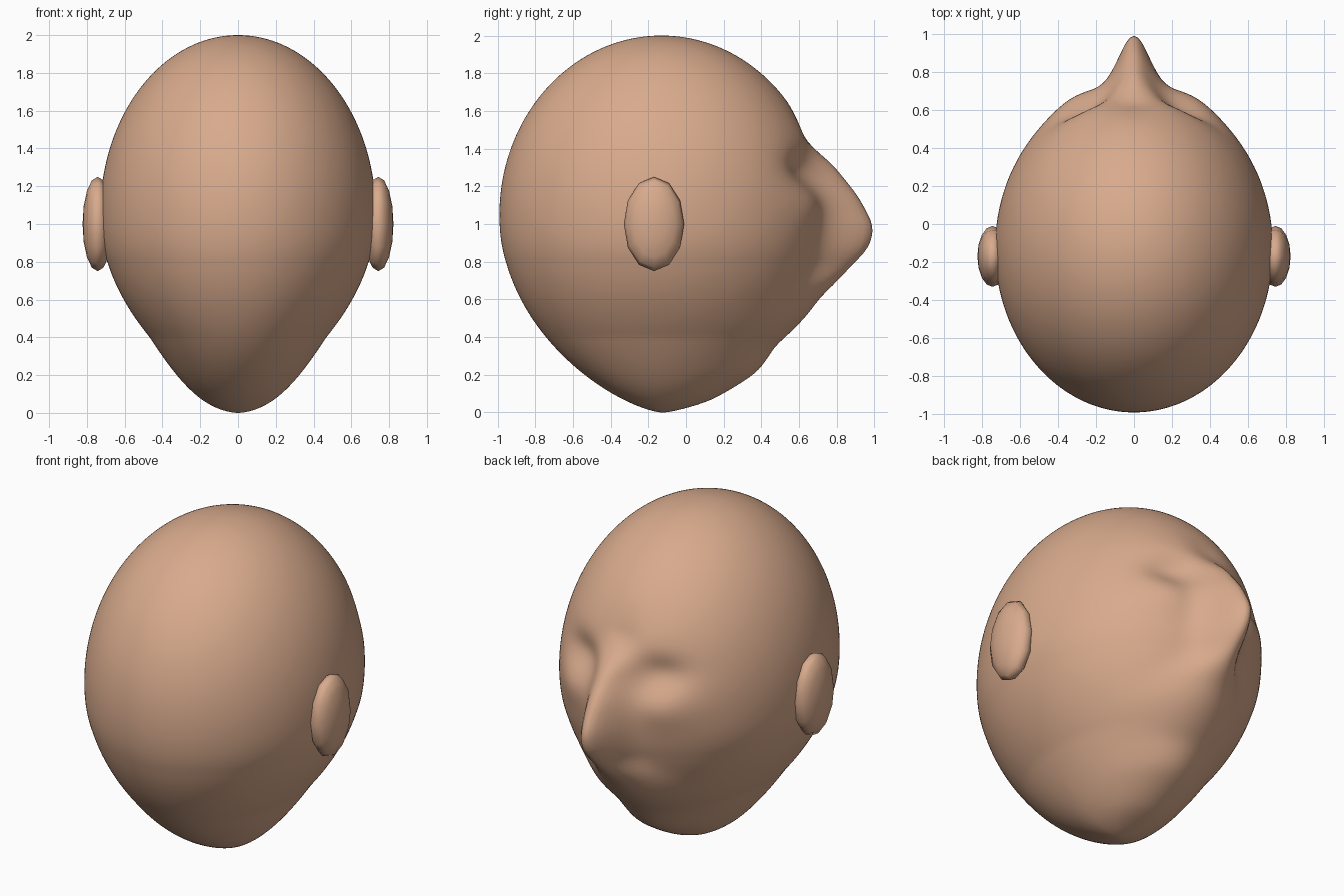
import bpy, bmesh, math
from mathutils import Matrix

if "Cube" in bpy.data.objects:
    bpy.data.objects.remove(bpy.data.objects["Cube"])

skin = bpy.data.materials.new("skin")
skin.diffuse_color = (0.69, 0.405, 0.265, 1)
skin.use_nodes = True
skin.node_tree.nodes["Principled BSDF"].inputs["Base Color"].default_value = skin.diffuse_color

COLS, ROWS = 192, 112
# Midline relief of the face: (height, forward offset) for brow, nose, mouth, chin
RELIEF = [(0, 0), (.04, .06), (.15, .07), (.21, .08), (.35, .03), (.5, .07),
          (.61, .09), (.75, .17), (.87, .25), (.94, .265), (1.0, .26), (1.15, .185),
          (1.25, .125), (1.31, .09), (1.4, .01), (1.46, -.02), (1.65, 0), (2, 0)]


def gauss(d, s):
    return math.exp(-0.5 * (d / s) ** 2)


def relief(z):
    for (z0, a), (z1, b) in zip(RELIEF, RELIEF[1:]):
        if z <= z1:
            t = (z - z0) / (z1 - z0)
            return a + (b - a) * t
    return 0


def soft_relief(z):
    return sum(relief(min(2, max(0, z + d))) for d in (-.03, -.015, 0, .015, .03)) / 5


def head_point(phi, theta):
    s, c = math.sin(phi), max(math.cos(phi), 0)
    # Egg-shaped skull, tapering towards the chin
    if s >= 0:
        z, px, py = 1.05 + .95 * s, 1, 1
    else:
        z = 1.05 + 1.05 * s
        px = 1.2 + .65 * min(1, z / .4)
        py = 1.4
        k = min(1, -s / .25)
        px, py = 1 + (px - 1) * k, 1 + (py - 1) * k
    x = .73 * c ** px * math.cos(theta)
    y = -.13 + .86 * c ** py * math.sin(theta)
    front = max(0, math.sin(theta))
    if front > 0:
        # Narrow nose, broader mouth and chin
        t = min(1, max(0, (z - .45) / .35))
        width = .2 + (.078 - .2) * t * t * (3 - 2 * t)
        dy = soft_relief(z) * gauss(x, width)
        # Eye sockets and the rounded eye area below them
        dy -= .065 * gauss(abs(x) - .25, .11) * gauss(z - 1.28, .075)
        dy += .025 * gauss(abs(x) - .32, .1) * gauss(z - 1.1, .09)
        y += dy * min(1, front * 1.5)
    return x, y, z


def add_object(name, bm):
    bmesh.ops.recalc_face_normals(bm, faces=bm.faces)
    for f in bm.faces:
        f.smooth = True
    me = bpy.data.meshes.new(name)
    bm.to_mesh(me)
    bm.free()
    me.materials.append(skin)
    ob = bpy.data.objects.new(name, me)
    bpy.context.collection.objects.link(ob)
    return ob


# Head
bm = bmesh.new()
bottom = bm.verts.new((0, -.13, 0))
top = bm.verts.new((0, -.13, 2))
rings = []
for r in range(1, ROWS):
    phi = -math.pi / 2 + math.pi * r / ROWS
    rings.append([bm.verts.new(head_point(phi, 2 * math.pi * i / COLS)) for i in range(COLS)])
for i in range(COLS):
    j = (i + 1) % COLS
    bm.faces.new((bottom, rings[0][j], rings[0][i]))
    bm.faces.new((top, rings[-1][i], rings[-1][j]))
    for a, b in zip(rings, rings[1:]):
        bm.faces.new((a[i], a[j], b[j], b[i]))
add_object("head", bm)

# Ears: flattened, coarse ellipsoids
for side, name in ((-1, "ear_left"), (1, "ear_right")):
    bm = bmesh.new()
    bmesh.ops.create_uvsphere(bm, u_segments=12, v_segments=8, radius=1)
    m = (Matrix.Translation((side * .743, -.17, 1.0))
         @ Matrix.Diagonal((.08, .16, .25, 1))
         @ Matrix.Rotation(math.pi / 2, 4, 'Y'))
    bmesh.ops.transform(bm, matrix=m, verts=bm.verts)
    add_object(name, bm)
